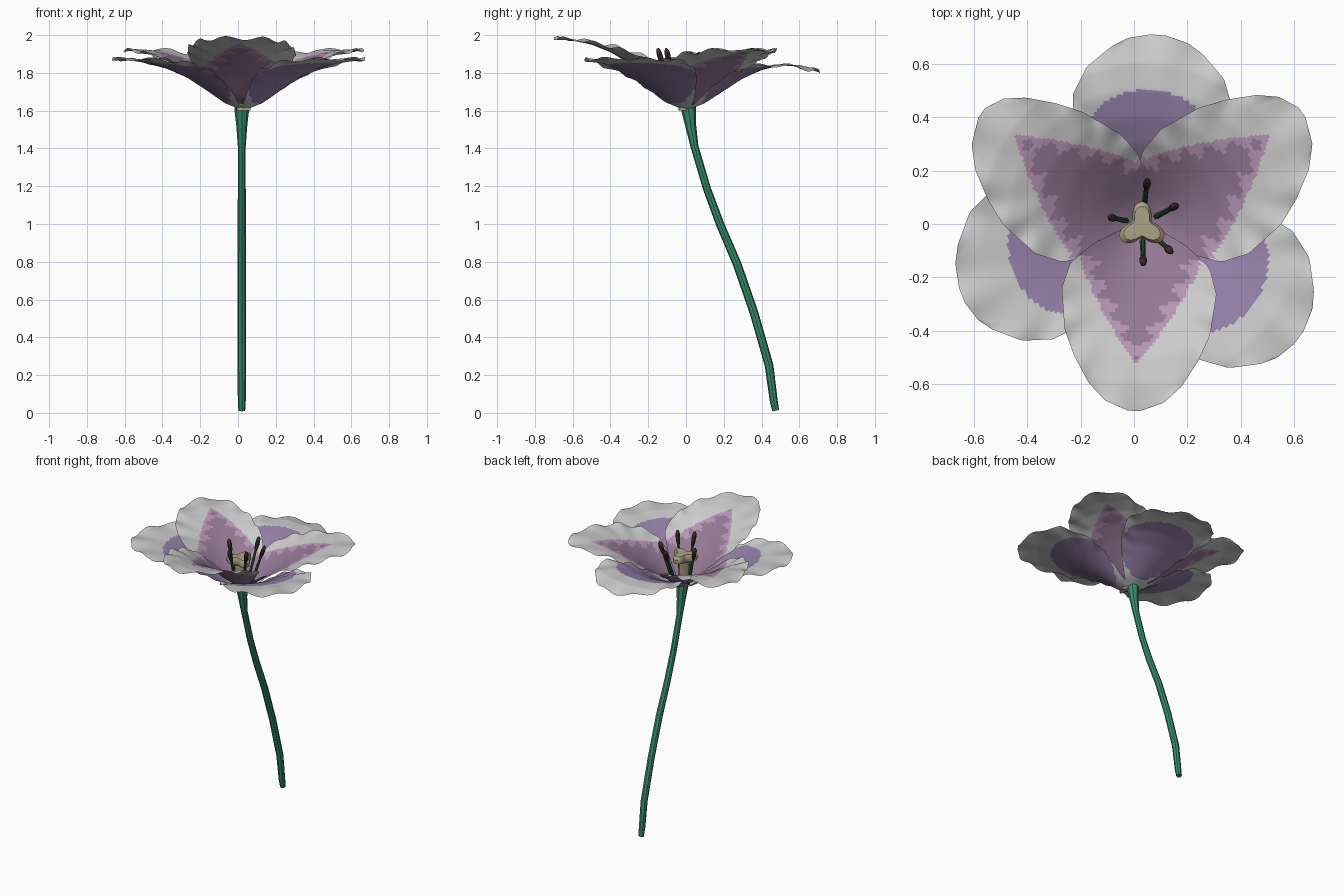
import bpy, math
from mathutils import Vector

if "Cube" in bpy.data.objects:
    bpy.data.objects.remove(bpy.data.objects["Cube"])

CX, CY = 0.03, 0.0


def mat(name, r, g, b):
    m = bpy.data.materials.new(name)
    m.diffuse_color = (r, g, b, 1)
    m.use_nodes = True
    m.node_tree.nodes["Principled BSDF"].inputs["Base Color"].default_value = m.diffuse_color
    return m


GREY = mat("petal_grey", 0.60, 0.60, 0.60)
MAUVE = mat("mauve", 0.30, 0.19, 0.30)
PINK = mat("pink", 0.47, 0.30, 0.46)
PURPLE = mat("purple", 0.30, 0.22, 0.40)
GREEN = mat("stem_green", 0.04, 0.27, 0.15)
DARKGREEN = mat("filament_green", 0.02, 0.09, 0.05)
BROWN = mat("anther_brown", 0.05, 0.025, 0.025)
BEIGE = mat("pistil_beige", 0.42, 0.37, 0.23)


def make(name, verts, faces, mats, idx=None, angle=40):
    me = bpy.data.meshes.new(name)
    me.from_pydata(verts, [], faces)
    for m in mats:
        me.materials.append(m)
    if idx:
        for p, i in zip(me.polygons, idx):
            p.material_index = i
    me.update()
    ob = bpy.data.objects.new(name, me)
    bpy.context.collection.objects.link(ob)
    bpy.context.view_layer.objects.active = ob
    ob.select_set(True)
    bpy.ops.object.shade_smooth_by_angle(angle=math.radians(angle))
    ob.select_set(False)
    return ob


def tube(name, path, radii, sides, material, lobe=0.0):
    pts = [Vector(p) for p in path]
    verts, faces = [], []
    for i, p in enumerate(pts):
        d = (pts[min(i + 1, len(pts) - 1)] - pts[max(i - 1, 0)]).normalized()
        side = Vector((0, 1, 0)).cross(d).normalized()
        up = d.cross(side)
        for k in range(sides):
            a = 2 * math.pi * k / sides
            r = radii[i] * (1 + lobe * math.cos(3 * (a - math.pi / 2)))
            verts.append(p + r * (math.cos(a) * side + math.sin(a) * up))
    for i in range(len(pts) - 1):
        for k in range(sides):
            n = (k + 1) % sides
            faces.append((i * sides + k, i * sides + n, (i + 1) * sides + n, (i + 1) * sides + k))
    faces.append(tuple(reversed(range(sides))))
    faces.append(tuple(range((len(pts) - 1) * sides, len(pts) * sides)))
    return make(name, verts, faces, [material])


def interp(table, x):
    for (x0, y0), (x1, y1) in zip(table, table[1:]):
        if x <= x1:
            return y0 + (y1 - y0) * max(0, x - x0) / (x1 - x0)
    return table[-1][1]


# relative half-width along a petal
INNER = [(0, .12), (.11, .6), (.22, .9), (.36, 1), (.58, .94), (.72, .8), (.86, .6), (.95, .38), (1, .08)]
OUTER = [(0, .1), (.15, .45), (.3, .75), (.5, .97), (.65, 1), (.8, .86), (.92, .57), (.97, .38), (1, .1)]
RADII = (0, .1, .2, .3, .4, .5, .6, .75)


def petal(name, angle, length, left, right, inner, heights, apex=.8):
    a = math.radians(angle)
    d, n = Vector((math.cos(a), math.sin(a), 0)), Vector((-math.sin(a), math.cos(a), 0))
    rise = list(zip(RADII, heights))
    R, C = 60, 52
    verts, faces, idx = [], [], []
    for i in range(R + 1):
        t = math.sin(math.pi / 2 * i / R)
        w = interp(INNER if inner else OUTER, t)
        for j in range(C + 1):
            v = j / C * 2 - 1
            p = d * (t * length) + n * (v * w * (left if v > 0 else right))
            edge = max(abs(v) ** 4 * min(1, t * 2), t ** 8)
            z = interp(rise, p.length)
            z += 0.011 * edge * math.sin(13.2 * math.atan2(p.dot(n), p.dot(d) - .35 * length) + angle)
            verts.append((CX + p.x, CY + p.y, z))
    for i in range(R):
        t = math.sin(math.pi / 2 * (i + .5) / R)
        w = interp(INNER if inner else OUTER, t)
        for j in range(C):
            k = i * (C + 1) + j
            faces.append((k, k + C + 1, k + C + 2, k + 1))
            x = abs((j + .5) / C * 2 - 1) * w
            if inner:
                # triangular blotch with a zigzag rim
                lim = .88 * (1 - (t / apex) ** 1.6) if t < apex else 0
                zig = .02 + .22 * abs((t * 9) % 1 * 2 - 1)
                idx.append(0 if x > lim else (1 if x < lim - zig else 2))
            else:
                idx.append(1 if ((t - .42) / .29) ** 2 + (x / .82) ** 2 < 1 else 0)
    make(name, verts, faces, [GREY, MAUVE, PINK] if inner else [GREY, PURPLE], idx, 60)


# three inner petals over three outer petals
back_h = (1.61, 1.665, 1.74, 1.81, 1.865, 1.90, 1.92, 1.92)
front_h = (1.61, 1.68, 1.77, 1.85, 1.91, 1.95, 1.975, 1.99)
low_h = (1.60, 1.64, 1.71, 1.775, 1.82, 1.85, 1.87, 1.875)
petal("inner_petal_front", 267.5, .70, .29, .29, True, front_h, .75)
petal("inner_petal_right", 35, .73, .25, .32, True, back_h)
petal("inner_petal_left", 145, .73, .32, .23, True, back_h)
petal("outer_petal_back", 85, .71, .30, .30, False,
      (1.60, 1.64, 1.705, 1.77, 1.815, 1.84, 1.84, 1.80))
petal("outer_petal_right", -36, .725, .31, .285, False, low_h)
petal("outer_petal_left", 202, .725, .275, .33, False, low_h)

# curved stem flaring into the flower base
stem = [(.475, .012), (.465, .06), (.44, .25), (.36, .53), (.27, .79), (.18, 1.0), (.11, 1.19),
        (.045, 1.41), (.025, 1.52), (.012, 1.615)]
tube("stem", [(.02, y, z) for y, z in stem],
     [.018, .021, .023, .023, .023, .022, .021, .021, .029, .04], 8, GREEN)

# pistil column with a three-lobed cap
px, py = .03, -.01
tube("pistil_column", [(px, py, z) for z in (1.60, 1.68, 1.79)], [.035, .03, .035], 12, BEIGE, .2)
tube("pistil_cap", [(px, py, z) for z in (1.775, 1.79, 1.82, 1.835)], [.04, .066, .068, .055], 36, BEIGE, .38)

# stamens: thin filament and long slim anther
tips = [(.05, .165, 1.91), (.16, .07, 1.91), (.14, -.105, 1.93),
        (.035, -.15, 1.93), (-.09, .025, 1.91)]
for i, tip in enumerate(tips):
    tip = Vector(tip)
    flat = Vector((tip.x - CX, tip.y - CY, 0)).normalized()
    base = Vector((CX, CY, 1.635)) + flat * .06
    at = lambda f: base.lerp(tip, f)
    tube(f"filament_{i + 1}", [at(0), at(.4), at(.8)], [.011, .010, .008], 6, DARKGREEN)
    tube(f"anther_{i + 1}", [at(.68), at(.76), at(.88), at(.96), at(1)],
         [.008, .013, .015, .012, .005], 8, BROWN)
